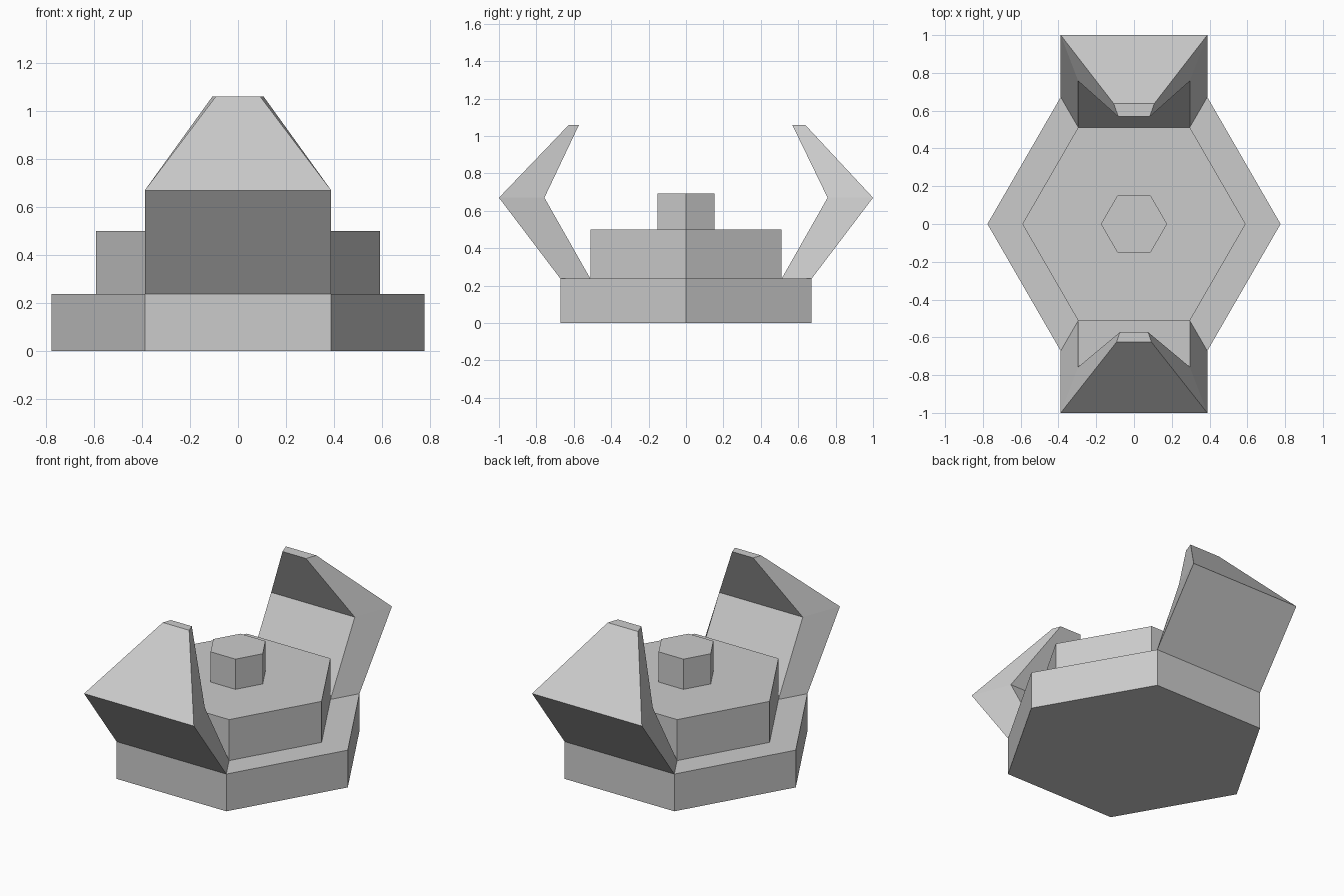
import bpy, bmesh
from math import cos, sin, pi

if "Cube" in bpy.data.objects:
    bpy.data.objects.remove(bpy.data.objects["Cube"])


def loft(name, rings, cap_start=True, skip=()):
    """Join equal-sized rings of points with quads; skip holds (ring, side) gaps."""
    bm = bmesh.new()
    loops = [[bm.verts.new(p) for p in ring] for ring in rings]
    n = len(rings[0])
    for r, (a, b) in enumerate(zip(loops, loops[1:])):
        for i in range(n):
            if (r, i) not in skip:
                j = (i + 1) % n
                bm.faces.new((a[i], a[j], b[j], b[i]))
    if cap_start:
        bm.faces.new(loops[0][::-1])
    bm.faces.new(loops[-1])
    bmesh.ops.recalc_face_normals(bm, faces=bm.faces)
    mesh = bpy.data.meshes.new(name)
    bm.to_mesh(mesh)
    bm.free()
    obj = bpy.data.objects.new(name, mesh)
    bpy.context.collection.objects.link(obj)
    return obj


# Stepped hexagonal base: (radius, height) profile
R1, R2, LEDGE = 0.776, 0.591, 0.238
profile = [(R1, 0), (R1, LEDGE), (R2, LEDGE), (R2, 0.5), (0.175, 0.5), (0.175, 0.693)]
hexes = [[(r * cos(i * pi / 3), r * sin(i * pi / 3), z) for i in range(6)]
         for r, z in profile]
# The ledge is left open where the claws grow out of it (back and front sides)
loft("stepped_base", hexes, skip={(1, 1), (1, 4)})


# Bent claws rising from the ledge: (outer x, outer y, inner x, inner y, z)
def claw(name, side, tip):
    H = 3 ** 0.5 / 2
    sections = [(R1 / 2, R1 * H, R2 / 2, R2 * H, LEDGE),
                (R1 / 2, 1.0, R2 / 2, 0.757, 0.67),
                tip]
    rings = [[(-ox, side * oy, z), (ox, side * oy, z), (ix, side * iy, z), (-ix, side * iy, z)]
             for ox, oy, ix, iy, z in sections]
    loft(name, rings, cap_start=False)


claw("front_claw", -1, (0.093, 0.626, 0.074, 0.572, 1.06))
claw("back_claw", 1, (0.107, 0.637, 0.083, 0.568, 1.06))
